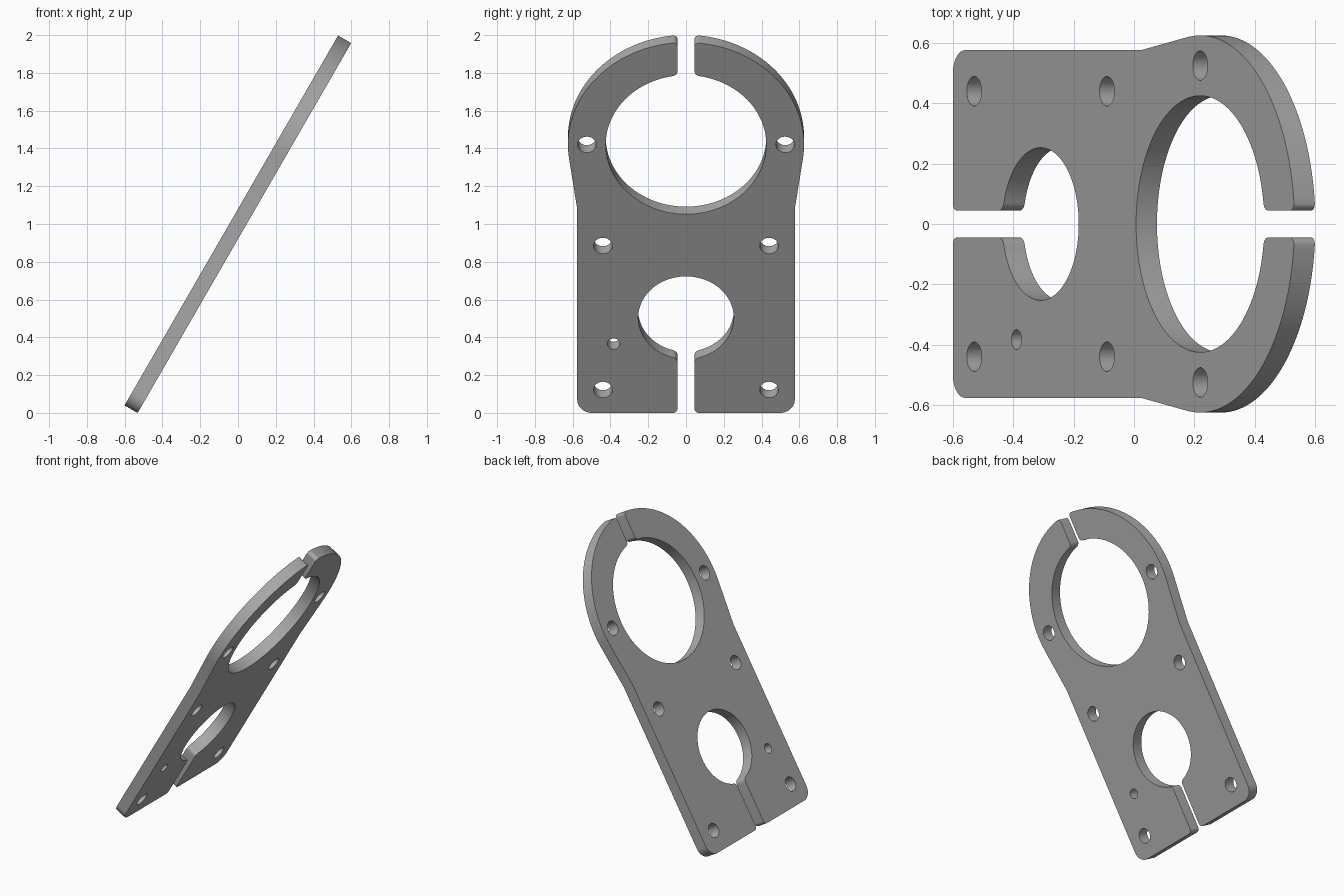
import bpy
from math import sin, cos, tan, atan2, acos, asin, hypot, pi, radians

if "Cube" in bpy.data.objects:
    bpy.data.objects.remove(bpy.data.objects["Cube"], do_unlink=True)

# Plate dimensions: x runs along the plate, y across it
THICK = 0.08
END = -1.132
HALF_W = 0.576
SLOT = 0.045
BIG_X, BIG_R, RING_R = 0.508, 0.425, 0.625
SMALL_X, SMALL_R = -0.55, 0.253
KINK_X = 0.115


def arc(cx, cy, r, a0, a1, n):
    return [(cx + r * cos(a0 + (a1 - a0) * i / n),
             cy + r * sin(a0 + (a1 - a0) * i / n)) for i in range(n + 1)]


def fillet(a, corner, b, n=8):
    """Rounded corner as a rational quadratic curve from a to b."""
    pts = []
    for i in range(n + 1):
        t = i / n
        w = ((1 - t) ** 2, 1.414 * t * (1 - t), t * t)
        pts.append(tuple(sum(k * p[j] for k, p in zip(w, (a, corner, b))) / sum(w)
                         for j in (0, 1)))
    return pts


def slot_corner(cx, r, side, soft=0.025):
    """Points on the circle, at the corner and on the slot edge where they meet."""
    a = asin((SLOT + soft) / r)
    on_circle = (cx + side * r * cos(a), SLOT + soft)
    corner = (cx + side * r * cos(asin(SLOT / r)), SLOT)
    return a, on_circle, corner


# Half outline: small bore, lower slot, side, ring, upper slot, big bore
soft = 0.025
a, p, c = slot_corner(SMALL_X, SMALL_R, -1)
half = arc(SMALL_X, 0, SMALL_R, 0, pi - a, 48)
half += fillet(p, c, (c[0] - soft, SLOT))
half += fillet((END + soft, SLOT), (END, SLOT), (END, SLOT + soft))
rc = 0.08
half += fillet((END, HALF_W - rc), (END, HALF_W), (END + rc, HALF_W), 12)
half.append((KINK_X, HALF_W))
dx = KINK_X - BIG_X
tangent = atan2(HALF_W, dx) - acos(RING_R / hypot(dx, HALF_W))
a, p, c = slot_corner(BIG_X, RING_R, 1)
half += arc(BIG_X, 0, RING_R, tangent, a, 48)
half += fillet(p, c, (c[0] - soft, SLOT))
a, p, c = slot_corner(BIG_X, BIG_R, 1)
half += fillet((c[0] + soft, SLOT), c, p)
half += arc(BIG_X, 0, BIG_R, a, pi, 64)

# Mirror the half into one closed outline, dropping repeated points
outline = []
for q in half + [(x, -y) for x, y in reversed(half)]:
    if not outline or hypot(q[0] - outline[-1][0], q[1] - outline[-1][1]) > 1e-4:
        outline.append(q)
if hypot(outline[0][0] - outline[-1][0], outline[0][1] - outline[-1][1]) < 1e-4:
    outline.pop()

# Bolt holes and the single pin hole
loops = [outline]
for s in (-1, 1):
    for x, y in ((BIG_X, 0.525), (SMALL_X + 0.44, 0.44), (SMALL_X - 0.44, 0.44)):
        loops.append(arc(x, s * y, 0.049, 0, 2 * pi, 32)[:-1])
loops.append(arc(-0.71, -0.383, 0.033, 0, 2 * pi, 24)[:-1])

# Filled, extruded profile turned into a mesh
curve = bpy.data.curves.new("plate_profile", "CURVE")
curve.dimensions = "2D"
curve.fill_mode = "BOTH"
curve.extrude = THICK / 2
for loop in loops:
    spline = curve.splines.new("POLY")
    spline.points.add(len(loop) - 1)
    for pt, (x, y) in zip(spline.points, loop):
        pt.co = (x, y, 0, 1)
    spline.use_cyclic_u = True
plate = bpy.data.objects.new("clamp_plate", curve)
bpy.context.collection.objects.link(plate)
bpy.ops.object.select_all(action="DESELECT")
plate.select_set(True)
bpy.context.view_layer.objects.active = plate
bpy.ops.object.convert(target="MESH")
plate = bpy.context.object
plate.name = "clamp_plate"

# Weld caps to walls and smooth the curved walls
bpy.ops.object.mode_set(mode="EDIT")
bpy.ops.mesh.select_all(action="SELECT")
bpy.ops.mesh.remove_doubles(threshold=0.0001)
bpy.ops.mesh.normals_make_consistent(inside=False)
bpy.ops.object.mode_set(mode="OBJECT")
bpy.ops.object.shade_smooth_by_angle(angle=radians(30))

# Lean the plate back
plate.rotation_euler = (0, radians(-60), 0)
plate.location = (0, 0, 1)

# Single grey material
grey = bpy.data.materials.new("plain_grey")
grey.use_nodes = True
colour = (0.4, 0.4, 0.4, 1)
grey.diffuse_color = colour
grey.node_tree.nodes["Principled BSDF"].inputs["Base Color"].default_value = colour
plate.data.materials.clear()
plate.data.materials.append(grey)
